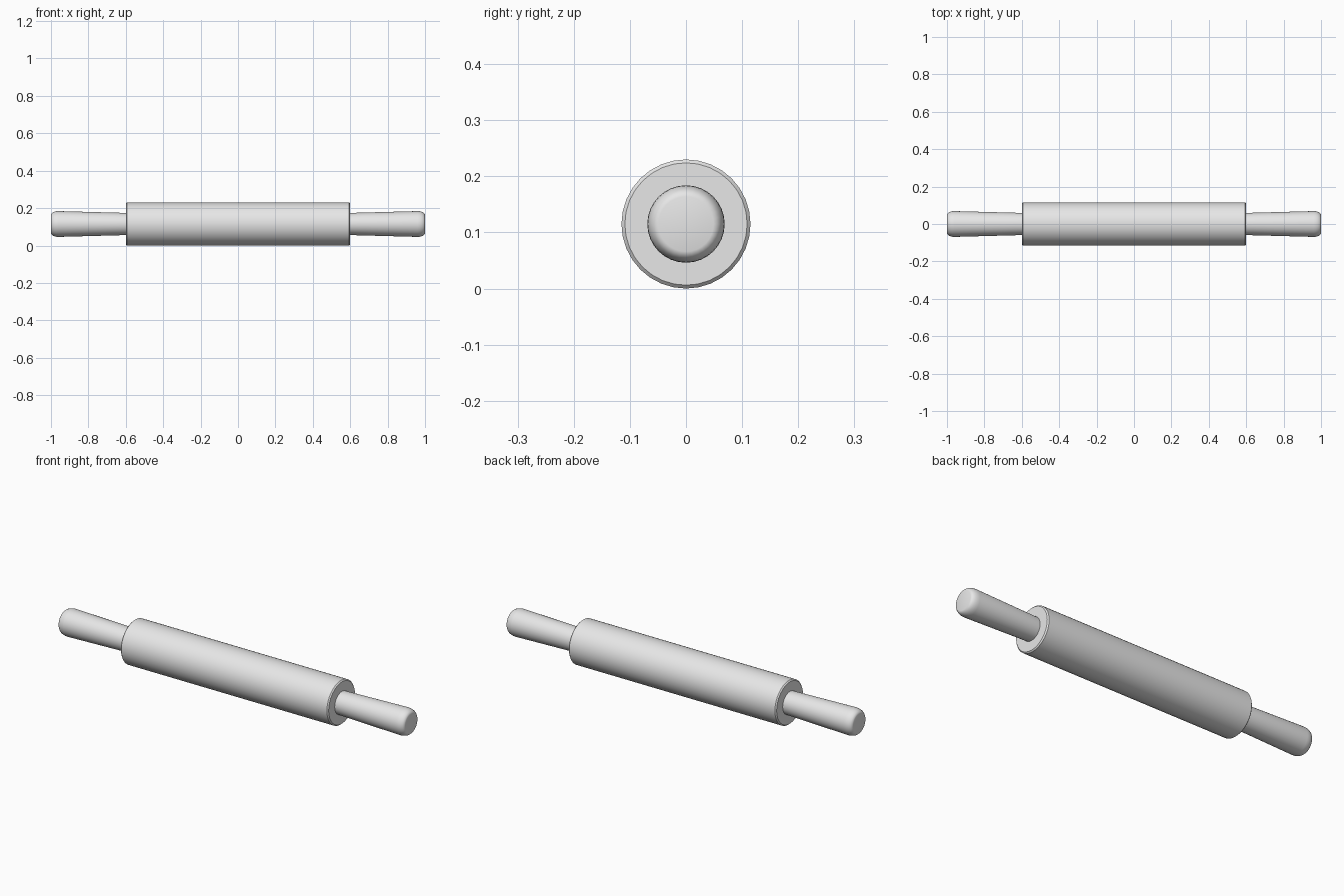
import bpy
import bmesh
from math import sin, cos, pi, radians

if "Cube" in bpy.data.objects:
    bpy.data.objects.remove(bpy.data.objects["Cube"], do_unlink=True)

SIDES = 32
RADIUS = 0.115

grey = bpy.data.materials.new("light grey")
grey.use_nodes = True
colour = (0.8, 0.8, 0.8, 1)
grey.diffuse_color = colour
grey.node_tree.nodes["Principled BSDF"].inputs["Base Color"].default_value = colour


def lathe(name, profile):
    """Turn a list of (x, radius) points around the x axis and cap both ends."""
    bm = bmesh.new()
    rings = []
    for x, r in profile:
        angles = [2 * pi * i / SIDES for i in range(SIDES)]
        rings.append([bm.verts.new((x, r * cos(a), r * sin(a))) for a in angles])
    for a, b in zip(rings, rings[1:]):
        for i in range(SIDES):
            j = (i + 1) % SIDES
            bm.faces.new((a[i], a[j], b[j], b[i]))
    bm.faces.new(rings[0])
    bm.faces.new(rings[-1])
    bmesh.ops.recalc_face_normals(bm, faces=bm.faces)
    mesh = bpy.data.meshes.new(name)
    bm.to_mesh(mesh)
    bm.free()
    mesh.materials.append(grey)
    obj = bpy.data.objects.new(name, mesh)
    obj.location.z = RADIUS
    bpy.context.collection.objects.link(obj)
    bpy.ops.object.select_all(action="DESELECT")
    obj.select_set(True)
    bpy.context.view_layer.objects.active = obj
    bpy.ops.object.shade_smooth_by_angle(angle=radians(35))
    return obj


# Roller with a narrow bevel at both ends
bevel = 0.006
end = 0.6
lathe("roller", [(-end, RADIUS - bevel), (bevel - end, RADIUS),
                 (end - bevel, RADIUS), (end, RADIUS - bevel)])

# Handles flare outward and finish in a rounded tip with a flat end
tip_length, tip_drop, steps = 0.04, 0.02, 5
handle = [(0.59, 0.059), (1 - tip_length, 0.069)]
for k in range(1, steps + 1):
    a = pi / 2 * k / steps
    handle.append((1 - tip_length * (1 - sin(a)), 0.069 - tip_drop * (1 - cos(a))))

for name, side in (("left_handle", 1), ("right_handle", -1)):
    lathe(name, [(side * x, r) for x, r in handle])
